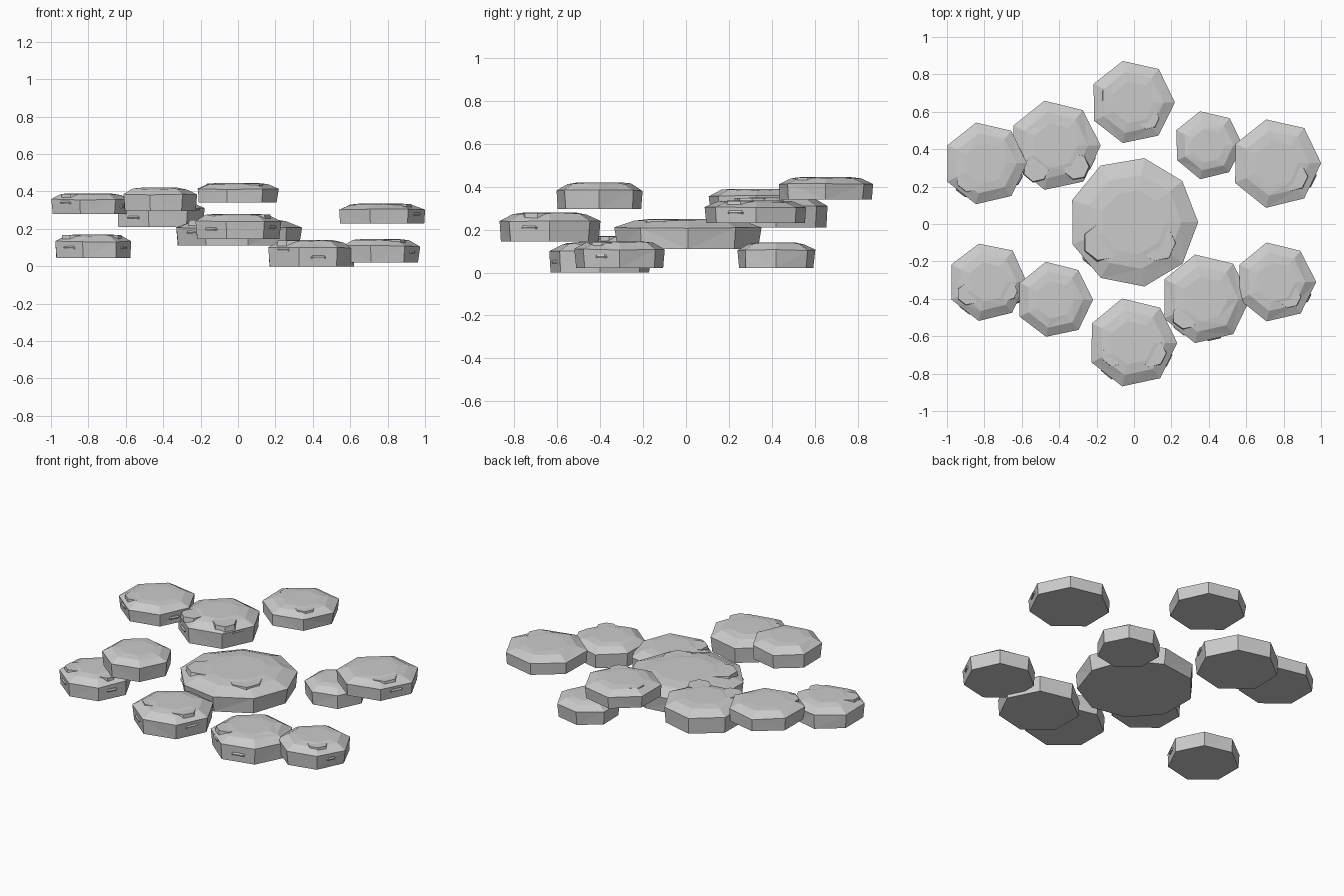
import bpy
import bmesh
import random
from math import radians, cos, sin, pi

cube = bpy.data.objects.get("Cube")
if cube:
    bpy.data.objects.remove(cube, do_unlink=True)

random.seed(4)

stone = bpy.data.materials.new("grey stone")
stone.use_nodes = True
colour = (0.6, 0.6, 0.6, 1)
stone.diffuse_color = colour
stone.node_tree.nodes["Principled BSDF"].inputs["Base Color"].default_value = colour


def stack(name, centre, sides, rings, wobble=0.0):
    """Closed stack of polygon rings, each given as (radius, height, height wobble)."""
    bm = bmesh.new()
    loops = []
    for radius, z, lift in rings:
        loop = []
        for i in range(sides):
            a = 2 * pi * i / sides
            r = radius * (1 + random.uniform(-wobble, wobble))
            loop.append(bm.verts.new((r * cos(a), r * sin(a), z + random.uniform(-lift, lift))))
        loops.append(loop)
    for low, high in zip(loops, loops[1:]):
        for i in range(sides):
            j = (i + 1) % sides
            bm.faces.new((low[i], low[j], high[j], high[i]))
    bm.faces.new(loops[0][::-1])
    bm.faces.new(loops[-1])
    bmesh.ops.triangulate(bm, faces=[f for f in bm.faces if len(f.verts) == 4])
    mesh = bpy.data.meshes.new(name)
    bm.to_mesh(mesh)
    bm.free()
    mesh.materials.append(stone)
    obj = bpy.data.objects.new(name, mesh)
    obj.location = centre
    bpy.context.collection.objects.link(obj)


def slab(name, x, y, r, low, high, sides=7, knobs=(), chips=()):
    """Faceted stone with flat knobs on its shoulder and thin chips in its wall."""
    h = high - low
    stack(name, (x, y, low), sides, [
        (r * 0.97, 0, 0), (r, h * 0.7, 0.003),
        (r * 0.74, h * 0.94, 0.004), (r * 0.5, h, 0)], 0.015)
    # knobs: (angle, distance from centre, radius)
    for angle, dist, size in knobs:
        a = radians(angle)
        stack(name + "_knob", (x + dist * cos(a), y + dist * sin(a), high - 0.035), 7,
              [(size * 1.06, 0, 0), (size, 0.032, 0)], 0.03)
    # chips: (wall angle, height above the ground, radius)
    for angle, z, size in chips:
        a = radians(angle)
        dist = r * cos(pi / sides) - size + 0.014
        stack(name + "_chip", (x + dist * cos(a), y + dist * sin(a), z - 0.008), 7,
              [(size * 0.95, 0, 0), (size, 0.008, 0), (size * 0.9, 0.016, 0)], 0.02)


# large middle stone
slab("middle_stone", -0.005, 0.01, 0.345, 0.12, 0.26, 9,
     [(213, 0.2, 0.1), (319, 0.17, 0.1)], [(220, 0.19, 0.08)])

# back row
slab("back_stone", -0.01, 0.65, 0.226, 0.35, 0.455, 7,
     [(160, 0.11, 0.06), (315, 0.12, 0.06)])
slab("back_right_inner_stone", -0.424, 0.42, 0.244, 0.22, 0.36, 7,
     [(231, 0.16, 0.07), (315, 0.16, 0.07)], [(231, 0.27, 0.08), (334, 0.31, 0.08)])
slab("back_right_outer_stone", -0.795, 0.325, 0.225, 0.29, 0.4, 7,
     [(225, 0.12, 0.07)], [(231, 0.35, 0.07), (334, 0.33, 0.06)])
slab("back_left_inner_stone", 0.395, 0.42, 0.185, 0.03, 0.15)
slab("back_left_outer_stone", 0.76, 0.325, 0.242, 0.24, 0.345, 7,
     [(322, 0.115, 0.08)], [(334, 0.29, 0.08)])

# front row
slab("front_right_outer_stone", -0.783, -0.31, 0.213, 0.055, 0.18, 7,
     [(212, 0.12, 0.06), (336, 0.12, 0.05)], [(231, 0.11, 0.08), (334, 0.11, 0.06)])
slab("front_right_inner_stone", -0.425, -0.405, 0.206, 0.305, 0.43)
slab("front_stone", -0.01, -0.635, 0.24, 0.155, 0.29, 7,
     [(214, 0.12, 0.06), (332, 0.12, 0.075)], [(231, 0.21, 0.08), (334, 0.22, 0.08)])
slab("front_left_inner_stone", 0.38, -0.4, 0.243, 0.01, 0.15, 7,
     [(222, 0.14, 0.07)], [(283, 0.06, 0.08), (231, 0.1, 0.08)])
slab("front_left_outer_stone", 0.757, -0.31, 0.214, 0.03, 0.155, 7,
     [(313, 0.11, 0.06)], [(334, 0.085, 0.05)])

# lowest stone rests on the ground
bpy.context.view_layer.update()
slabs = [o for o in bpy.context.collection.objects if o.name.endswith("stone") or "stone_" in o.name]
drop = min(o.location.z for o in slabs)
for o in slabs:
    o.location.z -= drop - 0.0
